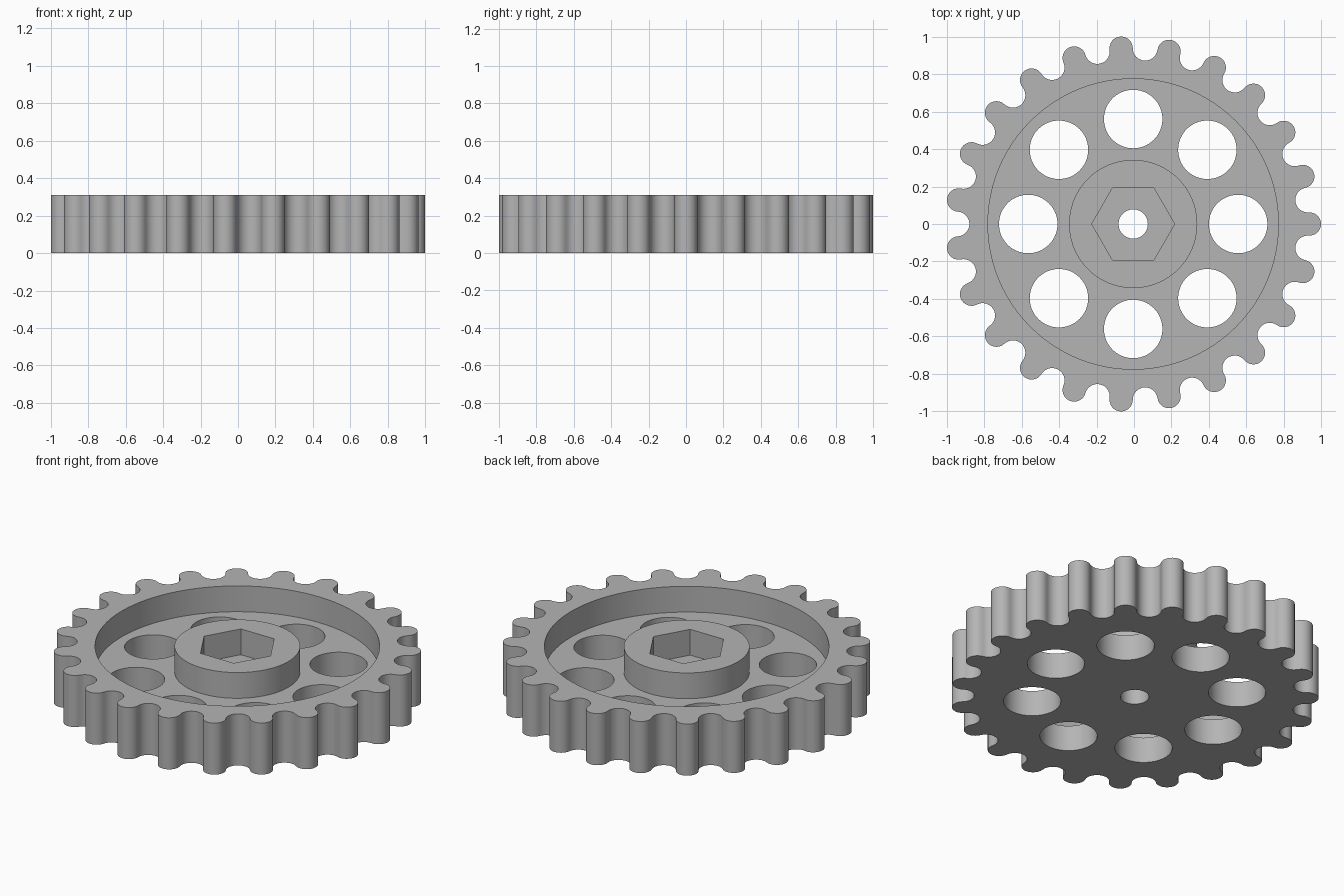
import bpy, bmesh
from math import sin, cos, pi, radians

cube = bpy.data.objects.get("Cube")
if cube:
    bpy.data.objects.remove(cube, do_unlink=True)

TEETH, HEIGHT, WEB = 23, 0.31, 0.155
PITCH_RADIUS, TIP_RADIUS = 0.94, 0.0622
CENTRE_X = -0.0044

grey = bpy.data.materials.new("plain grey")
grey.use_nodes = True
colour = (0.46, 0.46, 0.46, 1)
grey.diffuse_color = colour
grey.node_tree.nodes["Principled BSDF"].inputs["Base Color"].default_value = colour


def arc(cx, cy, r, start, end, steps):
    """Points along an arc, leaving out the last one."""
    angles = [start + (end - start) * i / steps for i in range(steps)]
    return [(cx + r * cos(a), cy + r * sin(a)) for a in angles]


def circle(r, cx=0, cy=0, sides=96):
    return arc(cx, cy, r, 0, 2 * pi, sides)


def prism(name, outlines, z0, z1):
    """Extrude one or more closed outlines from z0 to z1."""
    bm = bmesh.new()
    for outline in outlines:
        low = [bm.verts.new((x, y, z0)) for x, y in outline]
        high = [bm.verts.new((x, y, z1)) for x, y in outline]
        bm.faces.new(low[::-1])
        bm.faces.new(high)
        for i in range(len(low)):
            bm.faces.new((low[i - 1], low[i], high[i], high[i - 1]))
    mesh = bpy.data.meshes.new(name)
    bm.to_mesh(mesh)
    bm.free()
    obj = bpy.data.objects.new(name, mesh)
    bpy.context.collection.objects.link(obj)
    obj.data.materials.append(grey)
    return obj


def combine(target, tool, operation):
    """Apply a boolean to the target, then discard the tool."""
    mod = target.modifiers.new(tool.name, 'BOOLEAN')
    mod.operation, mod.solver, mod.object = operation, 'EXACT', tool
    bpy.context.view_layer.objects.active = target
    bpy.ops.object.modifier_apply(modifier=mod.name)
    bpy.data.objects.remove(tool, do_unlink=True)


# Toothed outline: round tips alternating with tangent round valleys
half = pi / TEETH
valley_radius = 2 * PITCH_RADIUS * sin(half / 2) - TIP_RADIUS
sweep = pi / 2 + half / 2
outline = []
for i in range(TEETH):
    a = 2 * half * i
    b = a + half
    outline += arc(PITCH_RADIUS * cos(a), PITCH_RADIUS * sin(a), TIP_RADIUS,
                   a - sweep, a + sweep, 16)
    outline += arc(PITCH_RADIUS * cos(b), PITCH_RADIUS * sin(b), valley_radius,
                   b - sweep, b - 2 * pi + sweep, 16)
gear = prism("gear_wheel", [outline], 0, HEIGHT)

# Recess inside the rim, with the hub standing in it
combine(gear, prism("recess", [circle(0.775)], WEB, 0.5), 'DIFFERENCE')
combine(gear, prism("hub", [circle(0.342)], 0.08, HEIGHT), 'UNION')

# Eight round holes through the web
holes = [circle(0.156, 0.56 * cos(k * pi / 4), 0.56 * sin(k * pi / 4), 64)
         for k in range(8)]
combine(gear, prism("web_holes", holes, -0.2, 0.5), 'DIFFERENCE')

# Hexagonal socket and centre bore
combine(gear, prism("hex_socket", [circle(0.221, sides=6)], WEB, 0.5), 'DIFFERENCE')
combine(gear, prism("bore", [circle(0.078, sides=48)], -0.2, 0.5), 'DIFFERENCE')

# Place and shade
gear.location.x = CENTRE_X
bpy.ops.object.select_all(action='DESELECT')
gear.select_set(True)
bpy.context.view_layer.objects.active = gear
bpy.ops.object.shade_smooth_by_angle(angle=radians(30))
